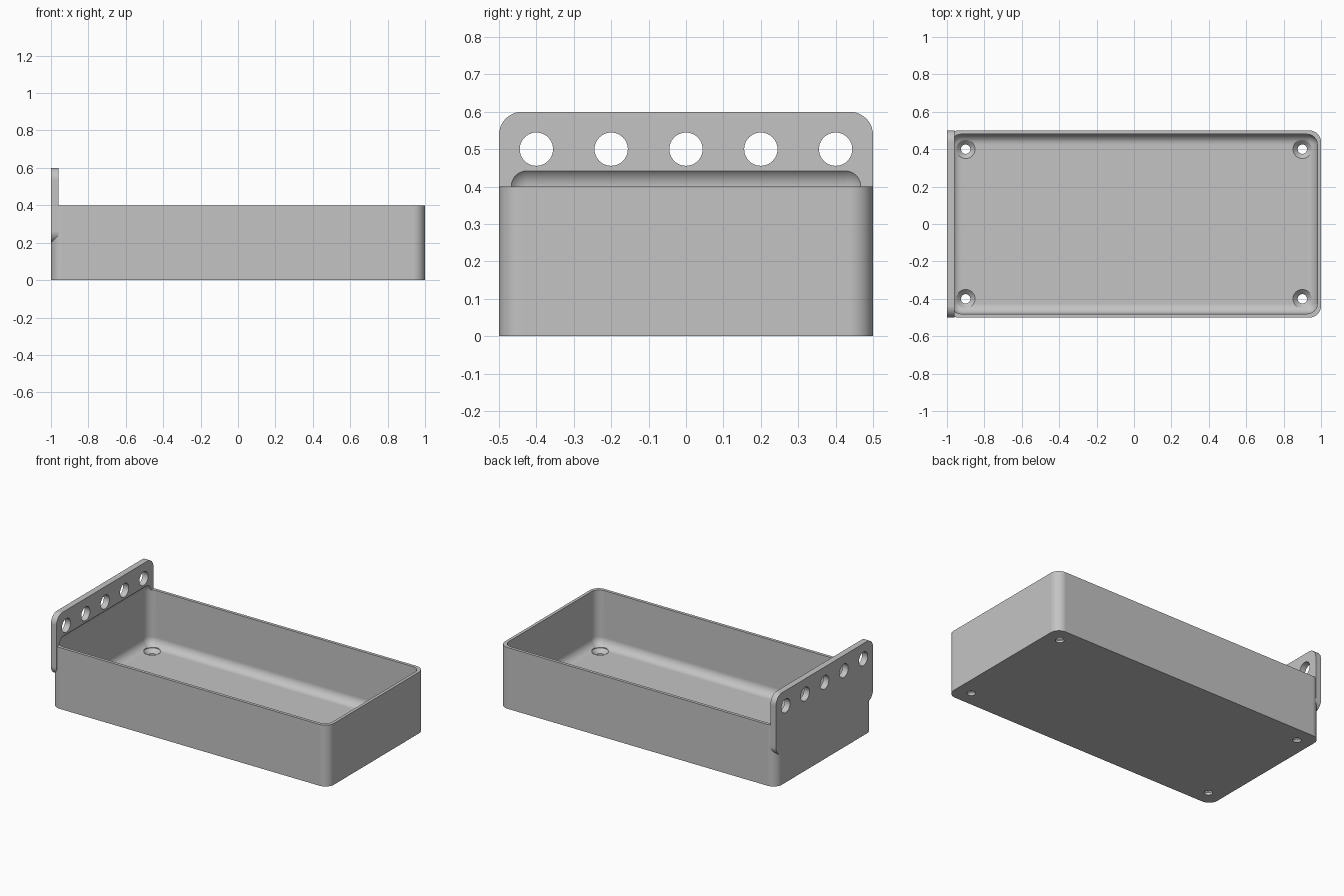
import bpy, bmesh, math
from mathutils import Matrix, Vector

cube = bpy.data.objects.get("Cube")
if cube:
    bpy.data.objects.remove(cube, do_unlink=True)

grey = bpy.data.materials.new("grey plastic")
grey.use_nodes = True
colour = (0.55, 0.55, 0.55, 1)
grey.diffuse_color = colour
grey.node_tree.nodes["Principled BSDF"].inputs["Base Color"].default_value = colour


def add_object(name, bm):
    bmesh.ops.recalc_face_normals(bm, faces=bm.faces)
    mesh = bpy.data.meshes.new(name)
    bm.to_mesh(mesh)
    bm.free()
    mesh.materials.append(grey)
    obj = bpy.data.objects.new(name, mesh)
    bpy.context.collection.objects.link(obj)
    return obj


def rounded_box(name, low, high, radius, axis=None):
    """Box with rounded edges: only those along the axis, or all of them."""
    low, high = Vector(low), Vector(high)
    bm = bmesh.new()
    bmesh.ops.create_cube(bm, size=1)
    bmesh.ops.scale(bm, vec=high - low, verts=bm.verts)
    bmesh.ops.translate(bm, vec=(low + high) / 2, verts=bm.verts)
    edges = [e for e in bm.edges if axis is None
             or abs(e.verts[0].co[axis] - e.verts[1].co[axis]) > 1e-4]
    bmesh.ops.bevel(bm, geom=edges, offset=radius, segments=10,
                    profile=0.5, affect='EDGES')
    return add_object(name, bm)


def turned(name, profile, matrix, sides=40):
    """Closed solid turned around its own z axis from (radius, height) points."""
    bm = bmesh.new()
    rings = [[bm.verts.new((r * math.cos(a), r * math.sin(a), z))
              for a in (math.tau * i / sides for i in range(sides))]
             for r, z in profile]
    for a, b in zip(rings, rings[1:]):
        for i in range(sides):
            j = (i + 1) % sides
            bm.faces.new((a[i], a[j], b[j], b[i]))
    bm.faces.new(rings[0])
    bm.faces.new(rings[-1])
    bm.transform(matrix)
    return add_object(name, bm)


def combine(target, tool, operation):
    mod = target.modifiers.new(operation, 'BOOLEAN')
    mod.operation = operation
    mod.solver = 'EXACT'
    mod.object = tool
    tool.hide_render = True
    bpy.context.view_layer.objects.active = target
    bpy.ops.object.modifier_apply(modifier=mod.name)
    bpy.data.objects.remove(tool, do_unlink=True)


# Tray body with the hanging plate on its right end
tray = rounded_box("tray", (-1, -0.5, 0), (1, 0.5, 0.4), 0.062, axis=2)
plate = rounded_box("hanging_plate", (-1, -0.5, 0.2), (-0.96, 0.5, 0.6), 0.062, axis=0)
combine(tray, plate, 'UNION')

# Hollow, which also cuts a shallow recess into the plate
hollow = rounded_box("hollow", (-0.98, -0.48, 0.04), (0.98, 0.48, 0.455), 0.055)
combine(tray, hollow, 'DIFFERENCE')

# Countersunk screw holes in the floor
screw_profile = [(0.025, -0.05), (0.025, 0.015), (0.05, 0.04), (0.05, 0.1)]
for x in (-0.9, 0.9):
    for y in (-0.4, 0.4):
        hole = turned("screw_hole", screw_profile, Matrix.Translation((x, y, 0)))
        combine(tray, hole, 'DIFFERENCE')

# Row of round holes in the plate
for i in range(-2, 3):
    place = Matrix.Translation((-0.98, 0.2 * i, 0.5)) @ Matrix.Rotation(math.pi / 2, 4, 'Y')
    hole = turned("plate_hole", [(0.0445, -0.1), (0.0445, 0.1)], place)
    combine(tray, hole, 'DIFFERENCE')

# Smooth rounded edges, flat walls
bpy.ops.object.select_all(action='DESELECT')
tray.select_set(True)
bpy.context.view_layer.objects.active = tray
bpy.ops.object.shade_smooth_by_angle(angle=math.radians(30))
weighted = tray.modifiers.new("flat walls", 'WEIGHTED_NORMAL')
weighted.keep_sharp = True
